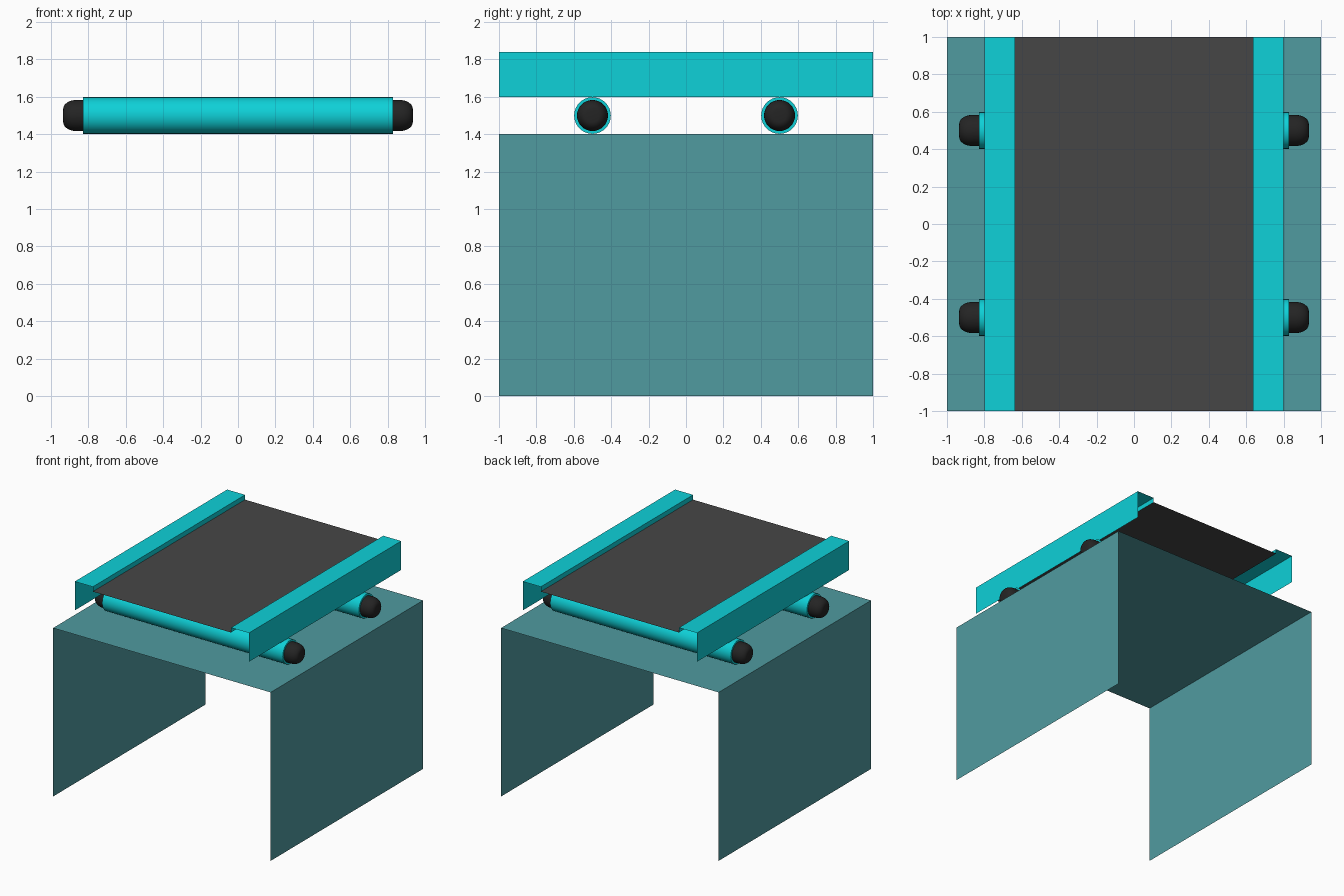
import bpy, bmesh, math

if "Cube" in bpy.data.objects:
    bpy.data.objects.remove(bpy.data.objects["Cube"])


def material(name, r, g, b):
    lin = lambda c: ((c / 255 + 0.055) / 1.055) ** 2.4 if c > 10 else c / 255 / 12.92
    m = bpy.data.materials.new(name)
    m.diffuse_color = (lin(r), lin(g), lin(b), 1)
    m.use_nodes = True
    m.node_tree.nodes["Principled BSDF"].inputs["Base Color"].default_value = m.diffuse_color
    return m


TEAL = material("dull teal", 80, 155, 160)
CYAN = material("bright cyan", 14, 209, 216)
BELT = material("dark grey", 70, 70, 70)
BLACK = material("black rubber", 36, 36, 36)


def finish(bm, name, mat):
    me = bpy.data.meshes.new(name)
    bm.to_mesh(me)
    bm.free()
    me.materials.append(mat)
    ob = bpy.data.objects.new(name, me)
    bpy.context.collection.objects.link(ob)
    return ob


def sheet(name, profile, mat):
    """Open xz profile swept along y as a thin sheet."""
    bm = bmesh.new()
    rows = [[bm.verts.new((x, y, z)) for x, z in profile] for y in (-1, 1)]
    for i in range(len(profile) - 1):
        bm.faces.new((rows[0][i], rows[0][i + 1], rows[1][i + 1], rows[1][i]))
    return finish(bm, name, mat)


def lathe(name, profile, y, z, mat, sides=32):
    """(x, radius) profile turned about an axis along x, ends closed."""
    bm = bmesh.new()
    rings = []
    for x, r in profile:
        rings.append([bm.verts.new((x, y + r * math.cos(2 * math.pi * k / sides),
                                    z + r * math.sin(2 * math.pi * k / sides)))
                      for k in range(sides)])
    for a, b in zip(rings, rings[1:]):
        for k in range(sides):
            n = (k + 1) % sides
            bm.faces.new((a[k], a[n], b[n], b[k]))
    bm.faces.new(rings[0])
    bm.faces.new(rings[-1])
    bmesh.ops.recalc_face_normals(bm, faces=bm.faces)
    ob = finish(bm, name, mat)
    bpy.ops.object.select_all(action='DESELECT')
    ob.select_set(True)
    bpy.context.view_layer.objects.active = ob
    bpy.ops.object.shade_smooth_by_angle(angle=math.radians(40))
    return ob


# stand: two side panels and a top
sheet("stand", [(-1, 0), (-1, 1.4), (1, 1.4), (1, 0)], TEAL)

# side rails with a small inner lip, and the belt between them
rail = [(-0.8, 1.6), (-0.8, 1.84), (-0.635, 1.84), (-0.635, 1.8)]
sheet("left_rail", rail, CYAN)
sheet("right_rail", [(-x, z) for x, z in reversed(rail)], CYAN)
sheet("belt", [(-0.635, 1.8), (0.635, 1.8)], BELT)

# rollers with rounded rubber ends
cap = [(0.825, 0.083), (0.865, 0.083)]
for i in range(1, 7):
    t = math.radians(15 * i)
    cap.append((0.865 + 0.07 * math.sin(t), 0.035 + 0.048 * math.cos(t)))
for y, where in ((-0.5, "front"), (0.5, "back")):
    lathe(where + "_roller", [(-0.83, 0.098), (0.83, 0.098)], y, 1.5, CYAN)
    for s, side in ((-1, "left"), (1, "right")):
        lathe(f"{where}_{side}_roller_end", [(s * x, r) for x, r in cap], y, 1.5, BLACK)
